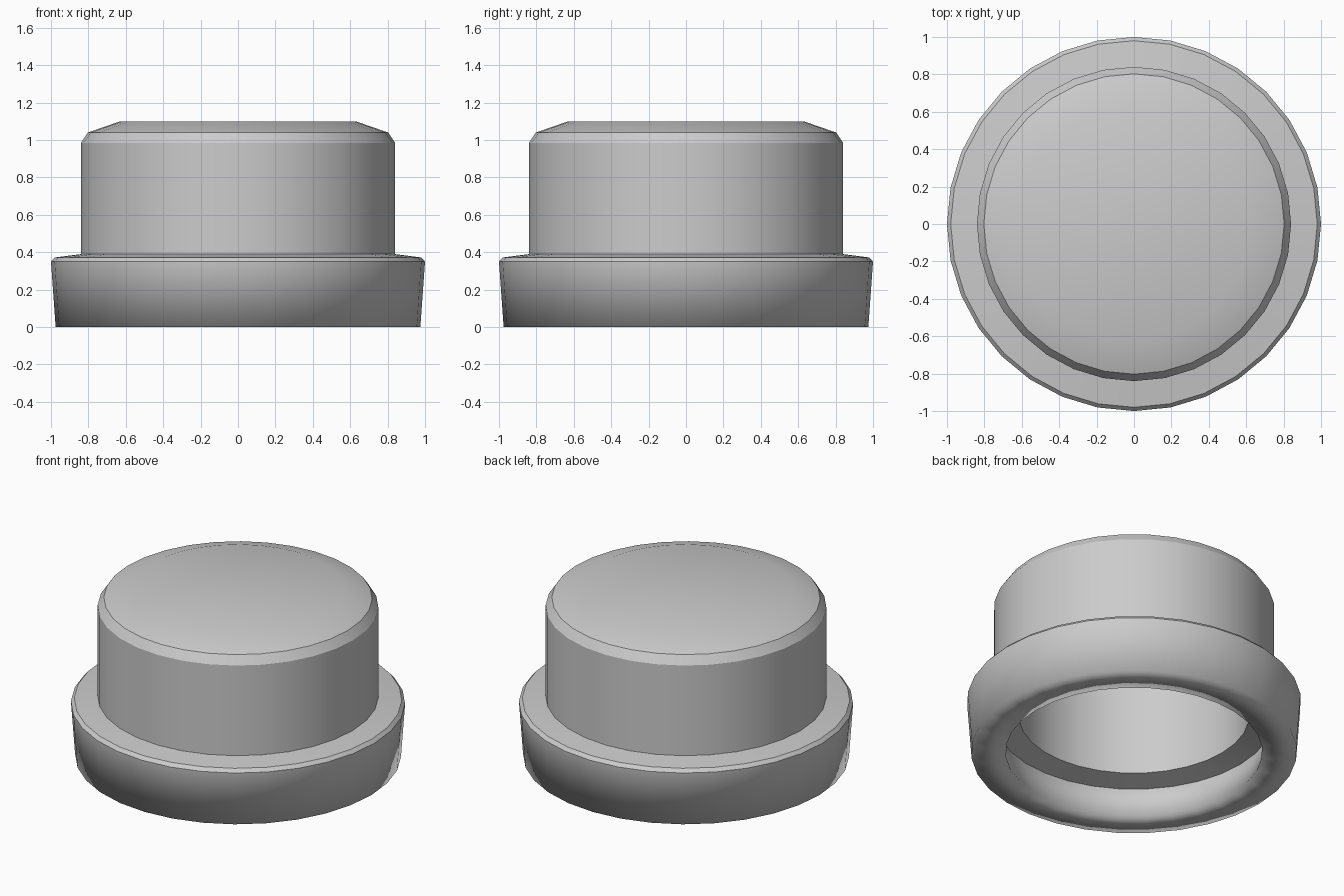
import bpy
import bmesh
import math

if "Cube" in bpy.data.objects:
    bpy.data.objects.remove(bpy.data.objects["Cube"])

SIDES = 32


def lathe(name, profile):
    """Spin (radius, height, sharp) rings about z; close both ends with flat caps."""
    bm = bmesh.new()
    rings = []
    for r, z, _ in profile:
        rings.append([bm.verts.new((r * math.cos(2 * math.pi * i / SIDES),
                                    r * math.sin(2 * math.pi * i / SIDES), z))
                      for i in range(SIDES)])
    for a, b in zip(rings, rings[1:]):
        for i in range(SIDES):
            j = (i + 1) % SIDES
            bm.faces.new((a[i], a[j], b[j], b[i]))
    bm.faces.new(rings[0])
    bm.faces.new(rings[-1])
    bmesh.ops.recalc_face_normals(bm, faces=bm.faces[:])
    for f in bm.faces:
        f.smooth = True
    # Crease the rings flagged as sharp
    for ring, (_, _, sharp) in zip(rings, profile):
        if sharp:
            for i in range(SIDES):
                bm.edges.get((ring[i], ring[(i + 1) % SIDES])).smooth = False
    mesh = bpy.data.meshes.new(name)
    bm.to_mesh(mesh)
    bm.free()
    obj = bpy.data.objects.new(name, mesh)
    bpy.context.collection.objects.link(obj)
    return obj


# Hollow cap: inside ceiling, down the bore, around the rim, up to the crown
lathe("hollow_cap", [
    (0.59, 0.96, False),    # bore ceiling, following the crown
    (0.67, 0.935, True),
    (0.69, 0.90, True),
    (0.69, 0.25, True),     # bore mouth
    (0.83, 0.22, True),     # ledge under the flange
    (0.768, 0.00, False),   # rim underside, softly shaded
    (0.975, 0.00, False),
    (1.00, 0.35, True),     # flange edge
    (0.98, 0.372, True),
    (0.84, 0.39, True),     # foot of the body
    (0.84, 0.985, True),    # body top chamfer
    (0.803, 1.04, True),
    (0.63, 1.10, False),    # slightly domed crown
])
